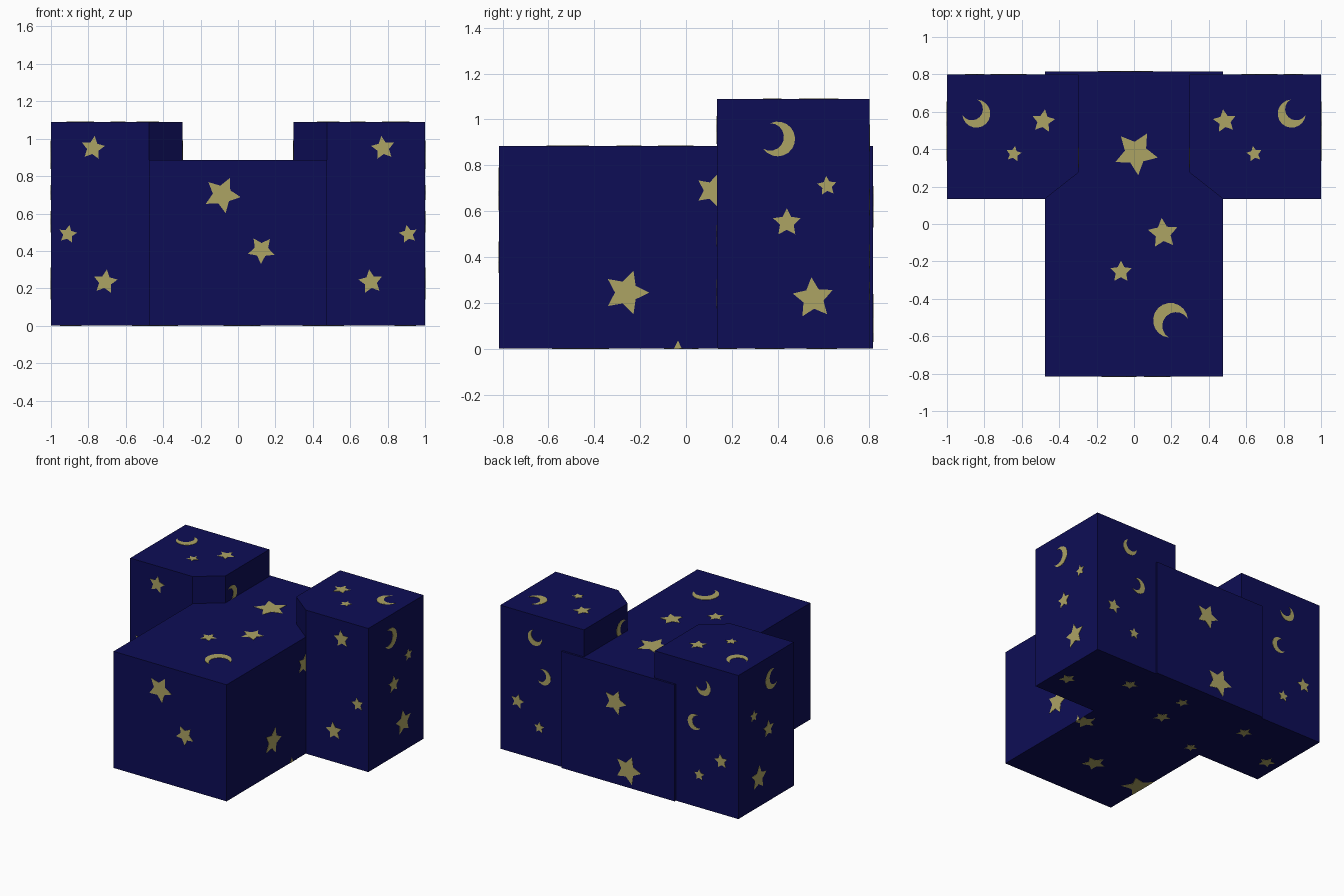
import bpy, bmesh
from math import sin, cos, radians
from mathutils import Vector

if "Cube" in bpy.data.objects:
    bpy.data.objects.remove(bpy.data.objects["Cube"])


def material(name, rgb):
    m = bpy.data.materials.new(name)
    m.diffuse_color = (*rgb, 1)
    m.use_nodes = True
    m.node_tree.nodes["Principled BSDF"].inputs["Base Color"].default_value = m.diffuse_color
    return m


NAVY = material("navy blue", (0.004, 0.004, 0.093))
GOLD = material("pale gold", (0.413, 0.366, 0.127))
THICK = 0.002


def finish(name, bm, mat):
    bmesh.ops.recalc_face_normals(bm, faces=bm.faces)
    mesh = bpy.data.meshes.new(name)
    bm.to_mesh(mesh)
    bm.free()
    mesh.materials.append(mat)
    bpy.context.collection.objects.link(bpy.data.objects.new(name, mesh))


def extrude(bm, face, offset):
    geo = bmesh.ops.extrude_face_region(bm, geom=[face], use_keep_orig=True)["geom"]
    verts = [g for g in geo if isinstance(g, bmesh.types.BMVert)]
    bmesh.ops.translate(bm, verts=verts, vec=offset)


def prism(name, outline, height):
    bm = bmesh.new()
    face = bm.faces.new([bm.verts.new((x, y, 0)) for x, y in outline])
    extrude(bm, face, Vector((0, 0, height)))
    finish(name, bm, NAVY)


def star(u, v, r, rot=0):
    """Five-pointed star, first tip straight up plus rot."""
    pts = []
    for i in range(10):
        a = radians(90 + rot + 36 * i)
        k = r * (0.5 if i % 2 else 1)
        pts.append((u + k * cos(a), v + k * sin(a)))
    return pts


def moon(u, v, r, d):
    """Crescent whose hollow side faces angle d."""
    pts = []
    for i in range(15):
        a = radians(d + 50 + 260 * i / 14)
        pts.append((u + r * cos(a), v + r * sin(a)))
    cx, cy = u + 0.45 * r * cos(radians(d)), v + 0.45 * r * sin(radians(d))
    for i in range(1, 10):
        a = radians(d - 76 - 208 * i / 10)
        pts.append((cx + 0.79 * r * cos(a), cy + 0.79 * r * sin(a)))
    return pts


def plates(name, shapes, place, normal, mirror=False, clip=None):
    """Thin gold plates; place maps (u, v) to 3D, mirror adds a copy across x."""
    bm = bmesh.new()
    for sx in ((1, -1) if mirror else (1,)):
        for pts in shapes:
            n = Vector(normal) * THICK
            n.x *= sx
            verts = []
            for u, v in pts:
                x, y, z = place(u, v)
                verts.append(bm.verts.new((sx * x, y, z)))
            extrude(bm, bm.faces.new(verts), n)
    if clip:
        bmesh.ops.bisect_plane(bm, geom=bm.verts[:] + bm.edges[:] + bm.faces[:],
                               plane_co=clip[0], plane_no=clip[1], clear_outer=True)
        bmesh.ops.holes_fill(bm, edges=bm.edges[:])
    finish(name, bm, GOLD)


# Main block and the two taller towers with a bevelled inner front corner
W, L, H = 0.475, 0.815, 0.885
IN, F, B, T = 0.297, 0.135, 0.80, 1.09
prism("main_block", [(-W, -L), (W, -L), (W, L), (-W, L)], H)
for side, s in (("right", 1), ("left", -1)):
    prism(side + "_tower", [(s * 1, F), (s * 1, B), (s * IN, B),
                            (s * IN, 0.275), (s * W, F)], T)

# Front decorations
plates("front_block_stars", [star(-0.085, 0.70, 0.1, -25), star(0.125, 0.405, 0.075, -38)],
       lambda u, v: (u, -L, v), (0, -1, 0))
plates("front_tower_stars", [star(0.775, 0.95, 0.065, 8), star(0.91, 0.49, 0.05, 10),
                             star(0.71, 0.235, 0.067, 8)],
       lambda u, v: (u, F, v), (0, -1, 0), mirror=True)

# Top decorations
plates("top_block_stars", [star(0.01, 0.38, 0.12, -30), star(0.155, -0.05, 0.083, 5),
                           star(-0.07, -0.255, 0.06, 0), moon(0.195, -0.515, 0.093, -45)],
       lambda u, v: (u, v, H), (0, 0, 1))
plates("top_tower_stars", [star(0.485, 0.55, 0.064, 8), star(0.643, 0.375, 0.043, 10),
                           moon(0.843, 0.59, 0.075, 45)],
       lambda u, v: (u, v, T), (0, 0, 1), mirror=True)

# Side decorations
plates("side_tower_stars", [moon(0.40, 0.915, 0.076, 165), star(0.615, 0.71, 0.044, 5),
                            star(0.44, 0.55, 0.063, 0), star(0.555, 0.22, 0.092, 5)],
       lambda u, v: (1, u, v), (1, 0, 0), mirror=True)
plates("side_block_stars", [star(-0.26, 0.245, 0.1, -18), star(0.115, 0.69, 0.075, -18)],
       lambda u, v: (W, u, v), (1, 0, 0), mirror=True)
plates("side_lower_star", [star(-0.035, -0.035, 0.07, 0)],
       lambda u, v: (W, u, v), (1, 0, 0), clip=((0, 0, 0), (0, 0, -1)))
plates("inner_tower_moons", [moon(0.345, 0.925, 0.065, 180)],
       lambda u, v: (IN, u, v), (-1, 0, 0), mirror=True)

# Back decorations
plates("back_block_stars", [star(0.025, 0.62, 0.095, 18), star(-0.083, 0.133, 0.11, 18)],
       lambda u, v: (u, L, v), (0, 1, 0))
plates("back_tower_stars", [moon(0.708, 0.92, 0.06, 125), moon(0.635, 0.64, 0.06, 15),
                            star(0.855, 0.40, 0.055, 10), star(0.672, 0.248, 0.043, 0)],
       lambda u, v: (u, B, v), (0, 1, 0), mirror=True)

# Underside decorations
plates("bottom_tower_stars", [star(0.897, 0.355, 0.06, 8), star(0.515, 0.57, 0.055, 0)],
       lambda u, v: (u, v, 0), (0, 0, -1), mirror=True)
plates("bottom_block_stars", [star(0.058, 0.37, 0.06), star(0.078, 0.612, 0.048, 10),
                              star(-0.363, 0.177, 0.045), star(0.007, -0.419, 0.085, 10)],
       lambda u, v: (u, v, 0), (0, 0, -1))
plates("bottom_right_edge_star", [star(0.425, -0.02, 0.08, 20)],
       lambda u, v: (u, v, 0), (0, 0, -1), clip=((W, 0, 0), (1, 0, 0)))
plates("bottom_left_edge_star", [star(-0.44, -0.465, 0.125, 20)],
       lambda u, v: (u, v, 0), (0, 0, -1), clip=((-W, 0, 0), (-1, 0, 0)))
